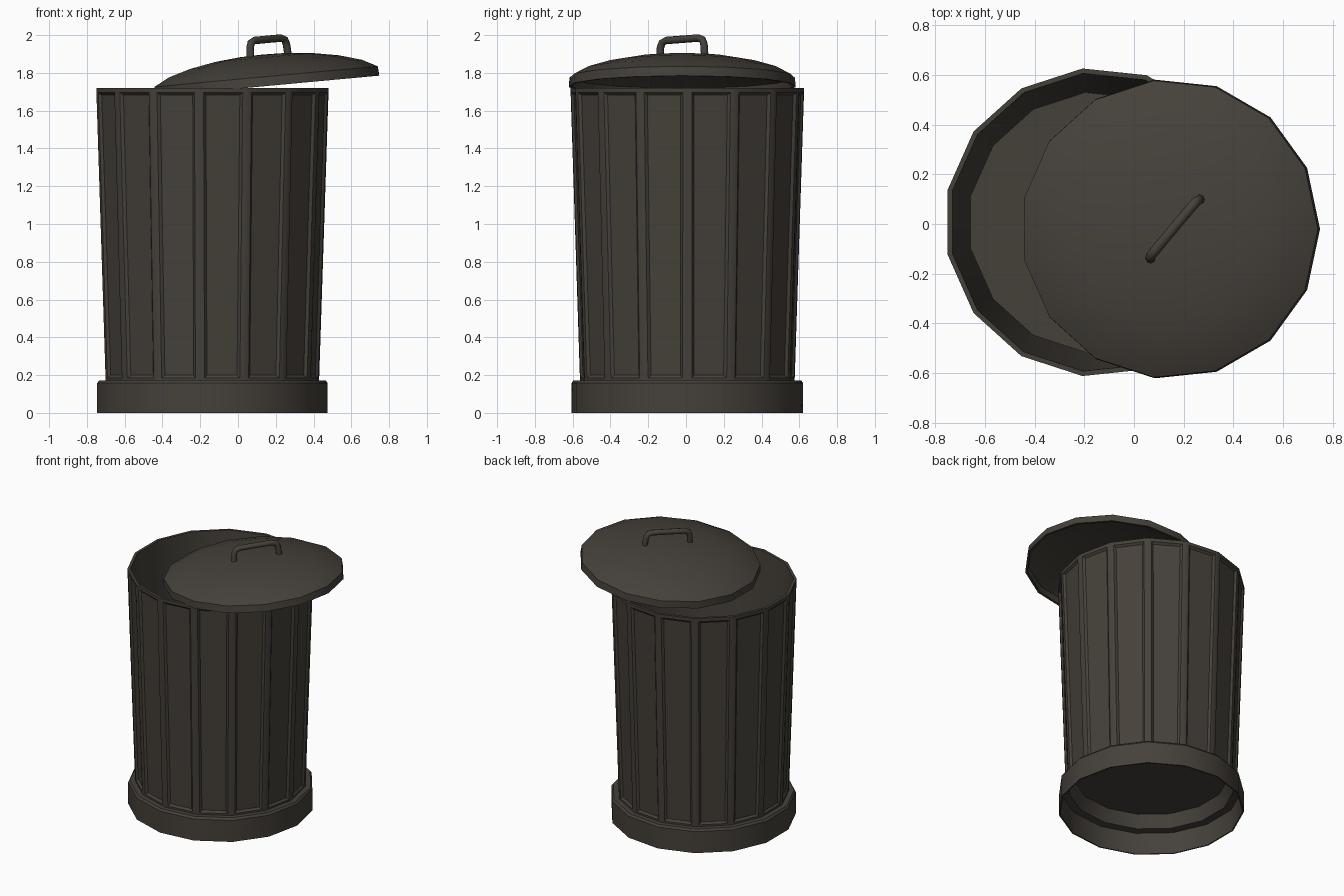
import bpy, bmesh, math
from mathutils import Matrix

if "Cube" in bpy.data.objects:
    bpy.data.objects.remove(bpy.data.objects["Cube"])

SIDES = 15
metal = bpy.data.materials.new("dark_grey_brown_metal")
metal.diffuse_color = (0.060, 0.052, 0.042, 1)
metal.use_nodes = True
metal.node_tree.nodes["Principled BSDF"].inputs["Base Color"].default_value = metal.diffuse_color


def finish(ob, angle):
    ob.data.materials.append(metal)
    bpy.ops.object.select_all(action='DESELECT')
    ob.select_set(True)
    bpy.context.view_layer.objects.active = ob
    bpy.ops.object.shade_smooth_by_angle(angle=math.radians(angle))


def lathe(name, profile, closed=False, panel_band=None, angle=35):
    """Revolve (radius, z) points in SIDES steps; optionally recess one band."""
    bm = bmesh.new()
    rings = []
    for r, z in profile:
        if r == 0:
            rings.append([bm.verts.new((0, 0, z))] * SIDES)
        else:
            rings.append([bm.verts.new((r * math.cos(2 * math.pi * i / SIDES),
                                        r * math.sin(2 * math.pi * i / SIDES), z))
                          for i in range(SIDES)])
    panels = []
    pairs = list(zip(rings, rings[1:]))
    if closed:
        pairs.append((rings[-1], rings[0]))
    for k, (a, b) in enumerate(pairs):
        for i in range(SIDES):
            j = (i + 1) % SIDES
            vs = list(dict.fromkeys((a[i], b[i], b[j], a[j])))
            f = bm.faces.new(vs)
            if k == panel_band:
                panels.append(f)
    bmesh.ops.recalc_face_normals(bm, faces=bm.faces)
    if panels:
        bmesh.ops.inset_individual(bm, faces=panels, thickness=0.035)
        bmesh.ops.inset_individual(bm, faces=panels, thickness=0.02, depth=-0.013)
    me = bpy.data.meshes.new(name)
    bm.to_mesh(me)
    bm.free()
    ob = bpy.data.objects.new(name, me)
    bpy.context.collection.objects.link(ob)
    finish(ob, angle)
    return ob


# Tapered can with recessed panels, inner wall, floor and hollow underside
CAN = (-0.142, 0.007, 0)
can = lathe("can_body", [(0, 0.26), (0.525, 0.26), (0.602, 1.72), (0.622, 1.72),
                         (0.571, 0.16), (0.55, 0.16), (0.512, 0.25), (0, 0.25)],
            panel_band=3)
can.location = CAN

# Base ring, open underneath
base = lathe("base_ring", [(0.55, 0.172), (0.606, 0.172), (0.617, 0.157), (0.617, 0),
                           (0.608, 0), (0.602, 0.155), (0.55, 0.16)], closed=True)
base.location = CAN

# Lid placement: shifted right and tipped up on the right
lid_matrix = Matrix.Translation((0.147, -0.02, 1.73)) @ Matrix.Rotation(-0.092, 4, 'Y')

# Domed lid with a short rim and hollow underside
lid = lathe("lid", [(0, 0.168), (0.12, 0.165), (0.26, 0.152), (0.40, 0.127),
                    (0.52, 0.092), (0.600, 0.05), (0.604, 0), (0.588, 0),
                    (0.582, 0.042), (0.51, 0.078), (0.39, 0.112), (0.25, 0.137), (0, 0.153)],
            angle=40)
lid.matrix_world = lid_matrix

# Bent tube handle
half = [(0.110, 0.246), (0.138, 0.237), (0.150, 0.212), (0.155, 0.155)]
path = [(-u, z) for u, z in reversed(half)] + half
cu = bpy.data.curves.new("lid_handle", 'CURVE')
cu.dimensions = '3D'
cu.bevel_depth = 0.02
cu.bevel_resolution = 2
cu.use_fill_caps = True
sp = cu.splines.new('POLY')
sp.points.add(len(path) - 1)
for p, (u, z) in zip(sp.points, path):
    p.co = (u, 0, z, 1)
tmp = bpy.data.objects.new("handle_path", cu)
bpy.context.collection.objects.link(tmp)
bpy.context.view_layer.update()
me = bpy.data.meshes.new_from_object(tmp.evaluated_get(bpy.context.evaluated_depsgraph_get()))
bpy.data.objects.remove(tmp)
handle = bpy.data.objects.new("lid_handle", me)
bpy.context.collection.objects.link(handle)
me.materials.clear()
finish(handle, 50)
handle.matrix_world = (lid_matrix @ Matrix.Translation((0.033, 0, 0))
                       @ Matrix.Rotation(math.radians(50), 4, 'Z'))
